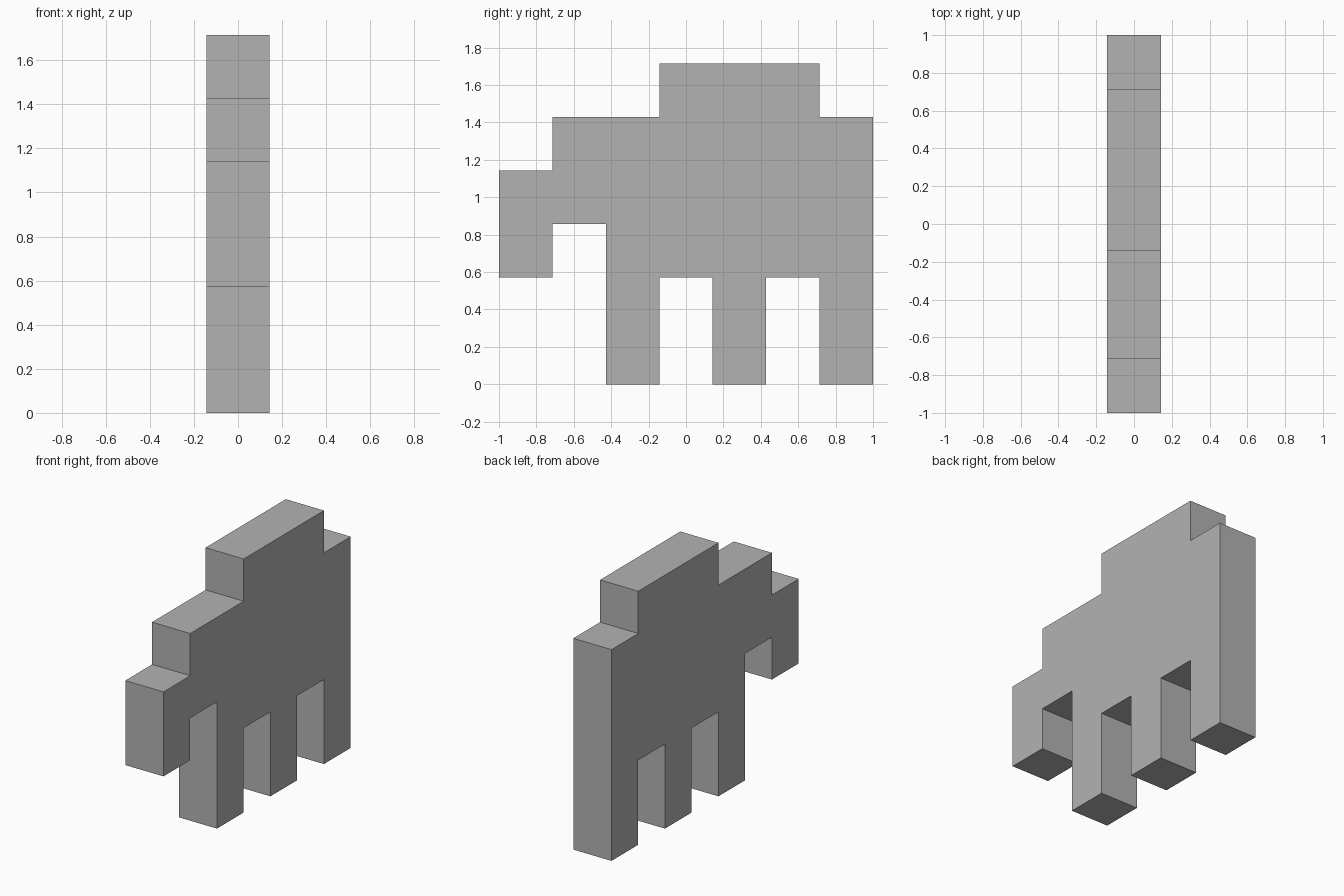
import bpy
import bmesh

# Remove the default cube
cube = bpy.data.objects.get("Cube")
if cube:
    bpy.data.objects.remove(cube, do_unlink=True)

UNIT = 2 / 7          # one block of the stepped silhouette
HALF_WIDTH = UNIT / 2

# Single grey material
grey = bpy.data.materials.new("plain_grey")
grey.use_nodes = True
colour = (0.45, 0.45, 0.45, 1)
grey.diffuse_color = colour
grey.node_tree.nodes["Principled BSDF"].inputs["Base Color"].default_value = colour


def extrude_profile(name, profile):
    """Extrude a side outline, given in blocks (y, z), across the width."""
    bm = bmesh.new()
    verts = [bm.verts.new((-HALF_WIDTH, y * UNIT - 1, z * UNIT)) for y, z in profile]
    face = bm.faces.new(verts)
    result = bmesh.ops.extrude_face_region(bm, geom=[face], use_keep_orig=True)
    moved = [v for v in result["geom"] if isinstance(v, bmesh.types.BMVert)]
    bmesh.ops.translate(bm, verts=moved, vec=(2 * HALF_WIDTH, 0, 0))
    bmesh.ops.recalc_face_normals(bm, faces=bm.faces)
    mesh = bpy.data.meshes.new(name)
    bm.to_mesh(mesh)
    bm.free()
    mesh.materials.append(grey)
    obj = bpy.data.objects.new(name, mesh)
    bpy.context.collection.objects.link(obj)
    return obj


# Three legs, each one block wide with a one-block gap between them
legs = []
for y in (2, 4, 6):
    legs += [(y, 2), (y, 0), (y + 1, 0), (y + 1, 2)]

# Stepped back, then the head and the hanging trunk
back = [(7, 5), (6, 5), (6, 6), (3, 6), (3, 5), (1, 5)]
trunk = [(1, 4), (0, 4), (0, 2), (1, 2), (1, 3), (2, 3)]

# The leg runs join the body straight at both ends of the row
extrude_profile("stepped_animal_body", legs[1:-1] + back + trunk)
